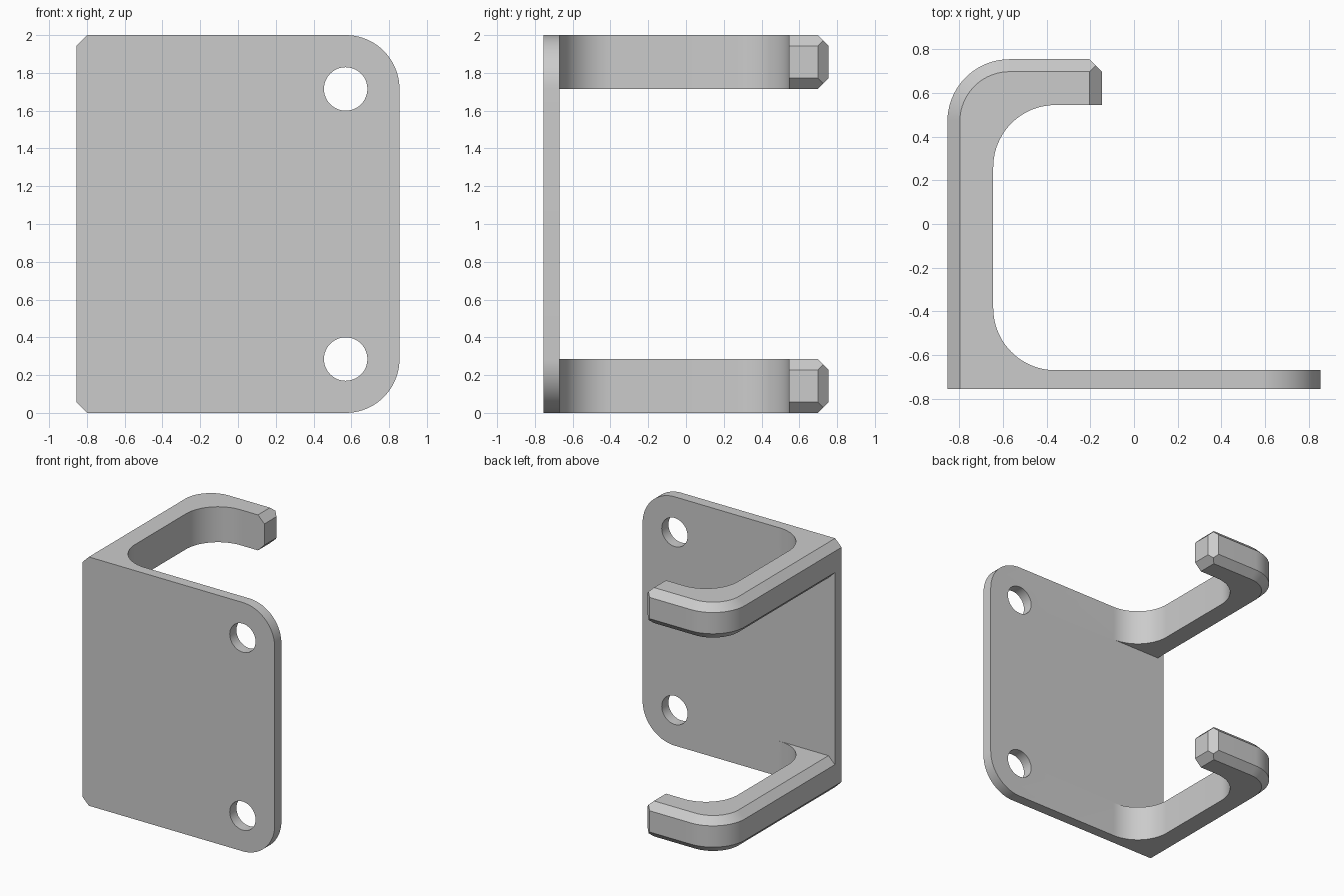
import bpy
import bmesh
from math import sin, cos, pi

if "Cube" in bpy.data.objects:
    bpy.data.objects.remove(bpy.data.objects["Cube"], do_unlink=True)

HALF_W, HALF_D, HEIGHT = 0.855, 0.755, 2.0
BEVEL = 0.057         # chamfer on the outer edges
ROUND = 0.285         # large corner radius and hook height
INNER_Y = -0.67       # back face of the plate
WALL = 0.21           # hook thickness
TIP_X = -0.147        # free end of the hooks

grey = bpy.data.materials.new("light grey")
grey.use_nodes = True
colour = (0.6, 0.6, 0.6, 1)
grey.diffuse_color = colour
grey.node_tree.nodes["Principled BSDF"].inputs["Base Color"].default_value = colour


def arc(cx, cy, r, start, end, steps=20):
    """Points on an arc, angles in quarter turns."""
    angles = [(start + (end - start) * i / steps) * pi / 2 for i in range(steps + 1)]
    return [(cx + r * cos(a), cy + r * sin(a)) for a in angles]


def loft(name, rings):
    """Skin matching rings of points into a closed solid."""
    bm = bmesh.new()
    loops = [[bm.verts.new(p) for p in ring] for ring in rings]
    count = len(loops[0])
    for low, high in zip(loops, loops[1:]):
        for i in range(count):
            j = (i + 1) % count
            bm.faces.new((low[i], low[j], high[j], high[i]))
    bm.faces.new(loops[0])
    bm.faces.new(loops[-1])
    bmesh.ops.remove_doubles(bm, verts=bm.verts, dist=1e-5)
    bmesh.ops.dissolve_limit(bm, angle_limit=0.01, verts=bm.verts, edges=bm.edges)
    bmesh.ops.recalc_face_normals(bm, faces=bm.faces)
    mesh = bpy.data.meshes.new(name)
    bm.to_mesh(mesh)
    bm.free()
    mesh.materials.append(grey)
    obj = bpy.data.objects.new(name, mesh)
    bpy.context.collection.objects.link(obj)
    return obj


def combine(target, tool, operation):
    """Apply a boolean and discard the tool object."""
    mod = target.modifiers.new(operation.lower(), "BOOLEAN")
    mod.operation, mod.object, mod.solver = operation, tool, "EXACT"
    bpy.context.view_layer.objects.active = target
    bpy.ops.object.modifier_apply(modifier=mod.name)
    bpy.data.objects.remove(tool, do_unlink=True)


def hook_outline(d):
    """Plan of a hook with its outer side moved in by d."""
    cut = max(0, BEVEL - 2 * d)
    left, back, tip = -HALF_W + d, HALF_D - d, TIP_X - d
    inner_x, inner_back = -HALF_W + WALL, HALF_D - WALL
    mid_x = inner_x + ROUND
    root = INNER_Y - 0.04
    return ([(left, root)]
            + arc(-HALF_W + ROUND, HALF_D - ROUND, ROUND - d, 2, 1)
            + [(tip - cut, back), (tip, back - cut), (tip, inner_back)]
            + arc(mid_x, inner_back - ROUND, ROUND, 1, 2)
            + arc(mid_x, INNER_Y + ROUND, ROUND, 2, 3)
            + [(mid_x, root)])


# Mounting plate, rounded on one side and clipped on the other
cx = HALF_W - ROUND
profile = ([(-HALF_W + BEVEL, 0)]
           + arc(cx, ROUND, ROUND, -1, 0)
           + arc(cx, HEIGHT - ROUND, ROUND, 0, 1)
           + [(-HALF_W + BEVEL, HEIGHT), (-HALF_W, HEIGHT - BEVEL), (-HALF_W, BEVEL)])
bracket = loft("hook_bracket", [[(x, y, z) for x, z in profile] for y in (-HALF_D, INNER_Y)])

# Upper and lower hooks, chamfered around the outside, and the screw holes
for base in (0, HEIGHT - ROUND):
    top = base + ROUND
    levels = [(base, BEVEL), (base + BEVEL / 2, BEVEL / 2), (base + BEVEL, 0),
              (top - BEVEL, 0), (top - BEVEL / 2, BEVEL / 2), (top, BEVEL)]
    hook = loft("hook", [[(x, y, z) for x, y in hook_outline(d)] for z, d in levels])
    combine(bracket, hook, "UNION")

    hole_z = ROUND if base == 0 else HEIGHT - ROUND
    circle = arc(cx, hole_z, 0.115, 0, 4, 48)[:-1]
    cutter = loft("hole_cutter", [[(x, y, z) for x, z in circle] for y in (-1, -0.5)])
    combine(bracket, cutter, "DIFFERENCE")

# Smooth the curves, keep the chamfers crisp
bpy.ops.object.select_all(action="DESELECT")
bracket.select_set(True)
bpy.context.view_layer.objects.active = bracket
bpy.ops.object.shade_smooth_by_angle(angle=pi / 6)
